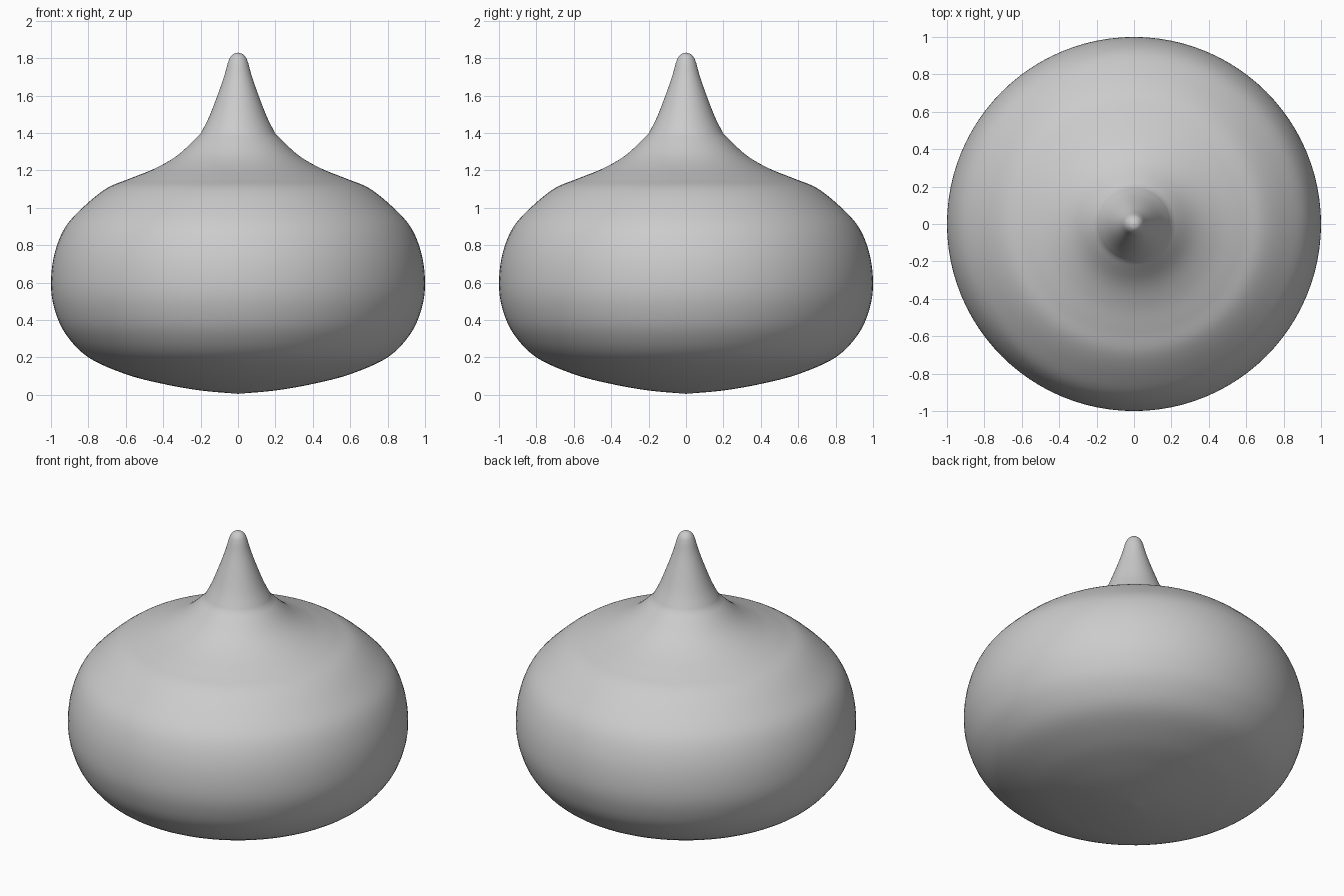
import bpy
from math import sin, cos, tau, radians
from mathutils import Vector

if "Cube" in bpy.data.objects:
    bpy.data.objects.remove(bpy.data.objects["Cube"])

SIDES = 96
STEPS = 6

# Profile pieces as (radius, height); each piece is smooth, creases where they meet
body = [(0, 0.005), (0.2, 0.023), (0.4, 0.058), (0.6, 0.11), (0.8, 0.2), (0.92, 0.323),
        (0.98, 0.455), (1.0, 0.59), (0.982, 0.75), (0.924, 0.895), (0.82, 1.01),
        (0.7, 1.105), (0.58, 1.155), (0.44, 1.212), (0.32, 1.283), (0.2, 1.395)]
spike = [(0.2, 1.395), (0.155, 1.485), (0.11, 1.6), (0.075, 1.7), (0.055, 1.772)]
tip = [(0.055, 1.772), (0.044, 1.8), (0.025, 1.821), (0, 1.829)]


def smooth(points):
    """Catmull-Rom curve through the points."""
    p = [Vector(q) for q in points]
    p = [2 * p[0] - p[1]] + p + [2 * p[-1] - p[-2]]
    out = []
    for a, b, c, d in zip(p, p[1:], p[2:], p[3:]):
        for i in range(STEPS):
            t = i / STEPS
            out.append(0.5 * (2 * b + (c - a) * t + (2 * a - 5 * b + 4 * c - d) * t ** 2
                              + (3 * b - a - 3 * c + d) * t ** 3))
    return out


def lathe(name, profile):
    """Revolve a profile whose ends lie on the axis."""
    rings = profile[1:-1]
    verts = [(0, 0, profile[0].y)]
    for r in rings:
        verts += [(r.x * cos(tau * k / SIDES), r.x * sin(tau * k / SIDES), r.y)
                  for k in range(SIDES)]
    verts.append((0, 0, profile[-1].y))
    last = len(verts) - 1
    top = 1 + (len(rings) - 1) * SIDES
    faces = []
    for k in range(SIDES):
        n = (k + 1) % SIDES
        faces.append((0, 1 + n, 1 + k))
        faces.append((top + k, top + n, last))
        for j in range(len(rings) - 1):
            a, b = 1 + j * SIDES, 1 + (j + 1) * SIDES
            faces.append((a + k, a + n, b + n, b + k))
    mesh = bpy.data.meshes.new(name)
    mesh.from_pydata(verts, [], faces)
    obj = bpy.data.objects.new(name, mesh)
    bpy.context.collection.objects.link(obj)
    bpy.context.view_layer.objects.active = obj
    obj.select_set(True)
    bpy.ops.object.shade_smooth_by_angle(angle=radians(40))
    return obj


# Bulbous body flowing up into the pointed, round-tipped spike
lathe("pointed_bulb", smooth(body) + smooth(spike) + smooth(tip) + [Vector(tip[-1])])
